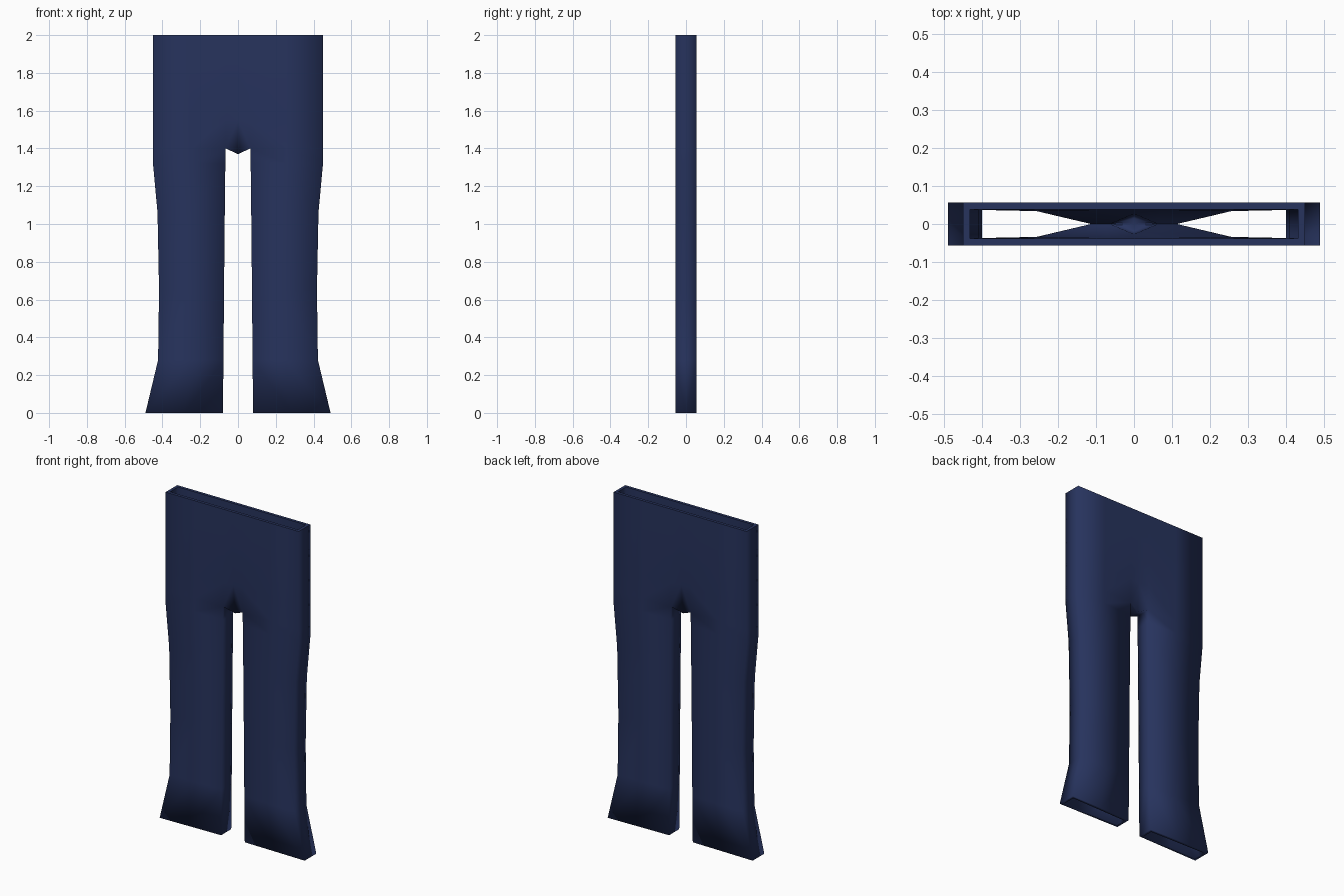
import bpy, bmesh

if "Cube" in bpy.data.objects:
    bpy.data.objects.remove(bpy.data.objects["Cube"])

navy = bpy.data.materials.new("navy cloth")
navy.diffuse_color = (0.02, 0.033, 0.11, 1)
navy.use_nodes = True
navy.node_tree.nodes["Principled BSDF"].inputs["Base Color"].default_value = navy.diffuse_color

# Quarter shell (front, right): z, outer seam x, inner seam x
HIPS = [(2.0, 0.45, 0.065), (1.85, 0.45, 0.065), (1.7, 0.45, 0.065),
        (1.55, 0.45, 0.065), (1.4, 0.45, 0.065)]
LEGS = [(1.4, 0.45, 0.065), (1.32, 0.45, 0.067), (1.06, 0.426, 0.07),
        (0.65, 0.418, 0.074), (0.28, 0.423, 0.077), (0.0, 0.49, 0.08)]
CENTRE_Y = [0.056, 0.056, 0.055, 0.045, 0.03]   # dent towards the crotch
D = 0.056

bm = bmesh.new()


def panel(z, w, i, leg):
    """Front points from the inner seam round to the middle of the outer side."""
    yi = 0.049 if leg else D - 0.007 * max(0, min(1, (1.7 - z) / 0.3))
    m = (w + i) / 2
    return [bm.verts.new(p) for p in
            ((i, -yi, z), (m, -(yi + D) / 2, z), (w, -D, z), (w, 0, z))]


def bridge(a, b):
    for k in range(len(a) - 1):
        bm.faces.new((a[k], b[k], b[k + 1], a[k + 1]))


# Seat with a centre column
rows = []
for (z, w, i), yc in zip(HIPS, CENTRE_Y):
    zc = 1.37 if z == 1.4 else z
    rows.append([bm.verts.new((0, -yc, zc))] + panel(z, w, i, False))
for a, b in zip(rows, rows[1:]):
    bridge(a, b)

# Leg tube, sharing the last hip row
seat_end = rows[-1]
crotch = bm.verts.new((0, 0, 1.37))
inner_top = bm.verts.new((LEGS[0][2], 0, 1.4))
bm.faces.new((seat_end[0], crotch, inner_top, seat_end[1]))
prev = [inner_top] + seat_end[1:]
for z, w, i in LEGS[1:]:
    row = [bm.verts.new((i, 0, z))] + panel(z, w, i, True)
    bridge(prev, row)
    prev = row

bm.normal_update()
mesh = bpy.data.meshes.new("trousers")
bm.to_mesh(mesh)
bm.free()
mesh.materials.append(navy)
obj = bpy.data.objects.new("trousers", mesh)
bpy.context.collection.objects.link(obj)
bpy.context.view_layer.objects.active = obj
obj.select_set(True)

# Mirror to left and back, then give the cloth thickness
mir = obj.modifiers.new("mirror", 'MIRROR')
mir.use_axis = (True, True, False)
mir.merge_threshold = 0.0005
sol = obj.modifiers.new("thickness", 'SOLIDIFY')
sol.thickness = 0.018
sol.offset = -1
sol.use_even_offset = True
for name in ("mirror", "thickness"):
    bpy.ops.object.modifier_apply(modifier=name)

# Level waist and hems, smooth cloth with a crisp waist rim
for v in obj.data.vertices:
    if v.co.z > 1.95:
        v.co.z = 2.0
    elif v.co.z < 0.05:
        v.co.z = 0.0
for p in obj.data.polygons:
    p.use_smooth = True
vs = obj.data.vertices
for e in obj.data.edges:
    if all(vs[k].co.z > 1.99 for k in e.vertices):
        e.use_edge_sharp = True
